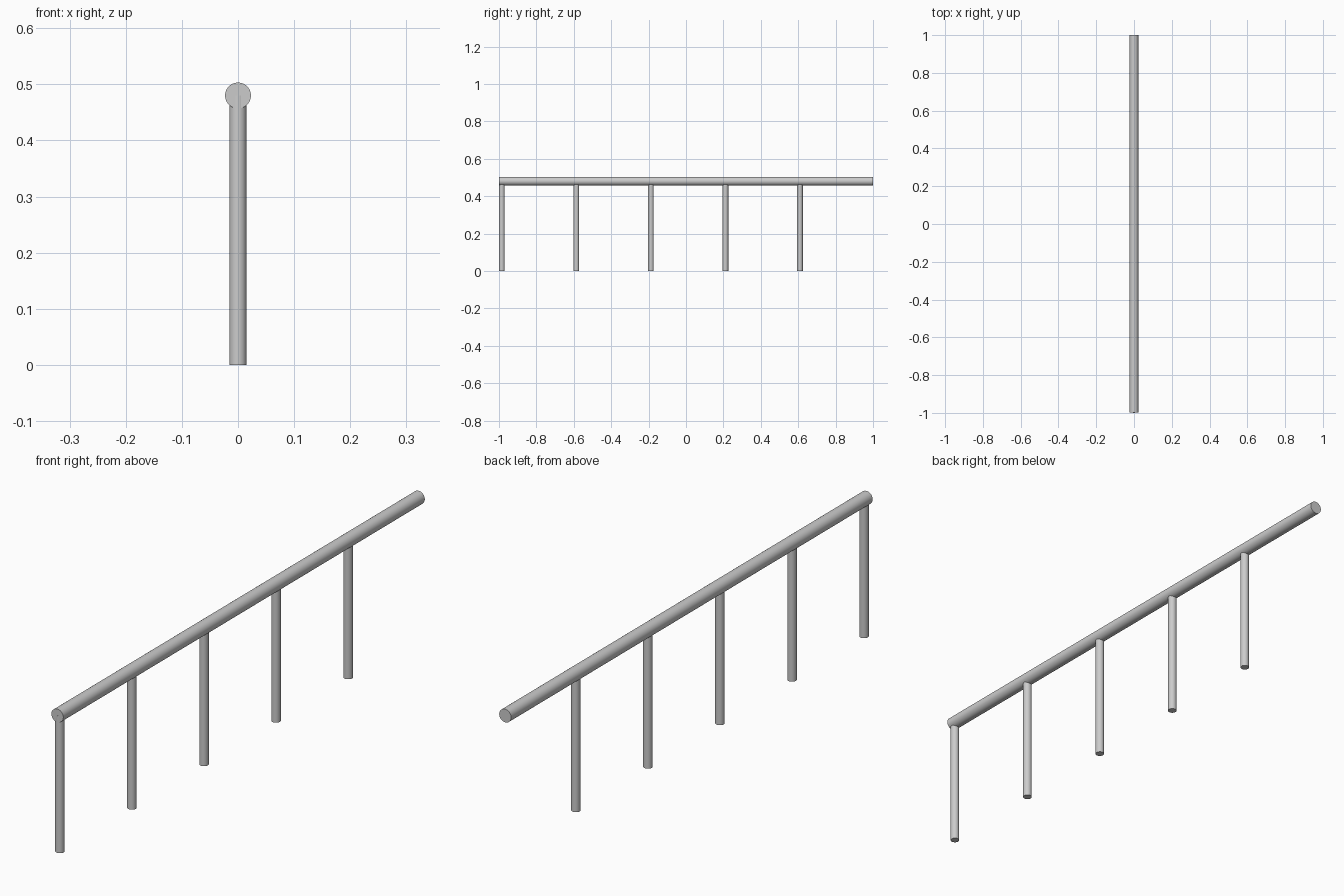
import bpy, math

if "Cube" in bpy.data.objects:
    bpy.data.objects.remove(bpy.data.objects["Cube"])

RAIL_Z = 0.48
RAIL_R = 0.0232
POST_R = 0.0152


def rod(name, radius, length, location, rotation=(0, 0, 0)):
    bpy.ops.mesh.primitive_cylinder_add(vertices=24, radius=radius, depth=length,
                                        location=location, rotation=rotation)
    obj = bpy.context.object
    obj.name = name
    bpy.ops.object.shade_smooth_by_angle(angle=math.radians(35))
    return obj


# Horizontal handrail along y
rod("handrail", RAIL_R, 1.999, (0, 0.0005, RAIL_Z), (math.pi / 2, 0, 0))

# Evenly spaced posts, ending at the centre of the rail
for i in range(5):
    rod(f"post_{i + 1}", POST_R, RAIL_Z, (0, -0.9848 + 0.3985 * i, RAIL_Z / 2))
